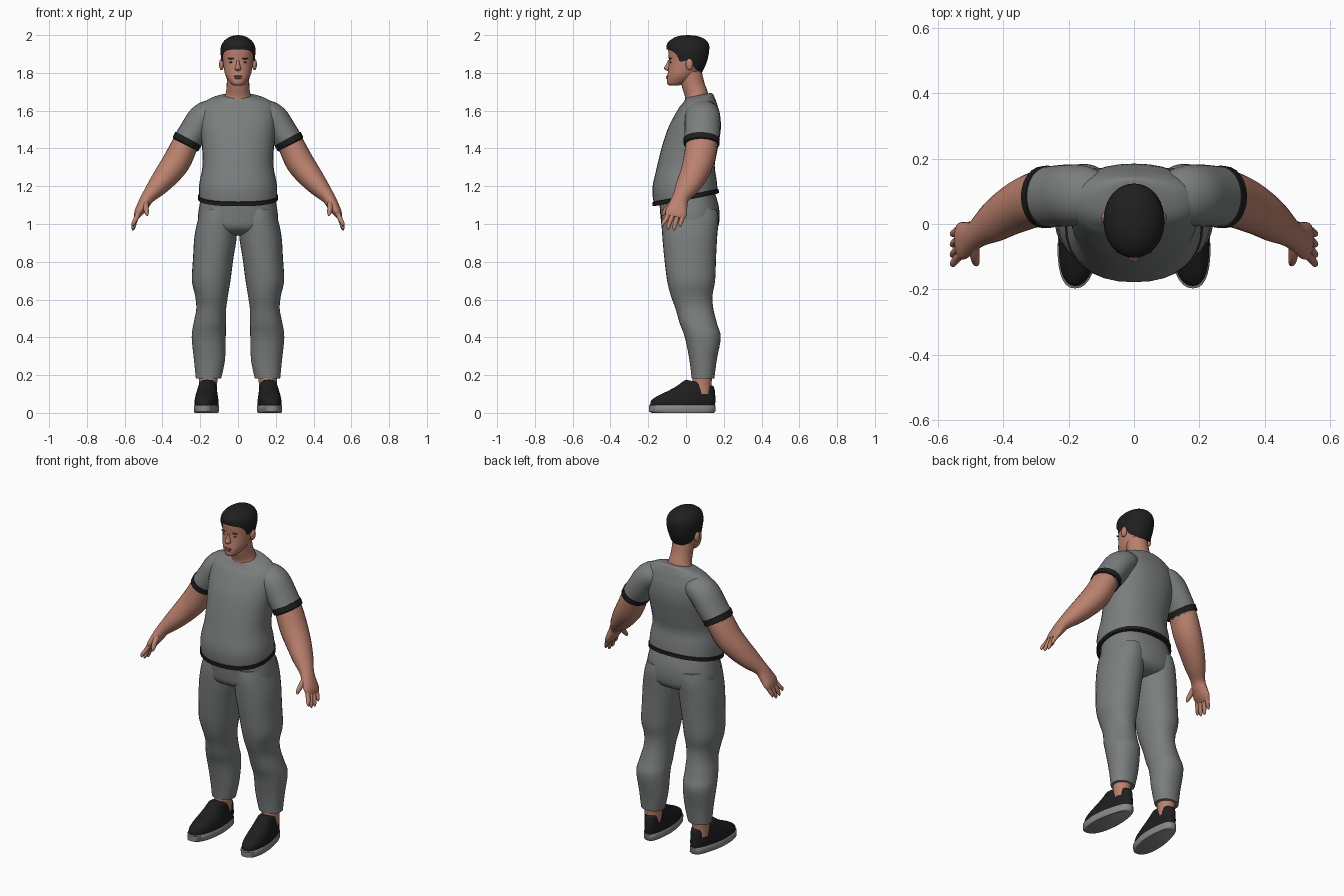
import bpy, bmesh, math
from mathutils import Vector

N = 32


def material(name, rgb):
    m = bpy.data.materials.new(name)
    m.diffuse_color = (*rgb, 1)
    return m


CLOTH = material("grey_cloth", (0.20, 0.21, 0.21))
SKIN = material("skin", (0.50, 0.22, 0.155))
BLACK = material("black_trim", (0.013, 0.013, 0.013))
HAIR = material("dark_hair", (0.014, 0.014, 0.015))
SOLE = material("sole_grey", (0.25, 0.25, 0.25))
LIP = material("lip", (0.36, 0.13, 0.10))
BROW = material("brow_brown", (0.10, 0.045, 0.03))


def smooth_rows(rows, steps=4):
    """Catmull-Rom interpolation through rows of numbers."""
    out = []
    for i in range(len(rows) - 1):
        p0, p1 = rows[max(i - 1, 0)], rows[i]
        p2, p3 = rows[i + 1], rows[min(i + 2, len(rows) - 1)]
        for s in range(steps):
            t = s / steps
            out.append([0.5 * (2 * b + (c - a) * t + (2 * a - 5 * b + 4 * c - d) * t * t
                               + (3 * b - a - 3 * c + d) * t ** 3)
                        for a, b, c, d in zip(p0, p1, p2, p3)])
    return out + [list(rows[-1])]


def finish(name, bm, mat, mirror=False, angle=50):
    bmesh.ops.recalc_face_normals(bm, faces=bm.faces)
    me = bpy.data.meshes.new(name)
    bm.to_mesh(me)
    bm.free()
    me.materials.append(mat)
    me.shade_smooth()
    me.set_sharp_from_angle(angle=math.radians(angle))
    ob = bpy.data.objects.new(name, me)
    bpy.context.collection.objects.link(ob)
    if mirror:
        ob.modifiers.new("mirror", "MIRROR").use_mirror_merge = False
    return ob


def skin_rings(name, rings, mat, mirror=False, caps=(True, True)):
    bm = bmesh.new()
    vs = [[bm.verts.new(p) for p in r] for r in rings]
    n = len(rings[0])
    for a, b in zip(vs, vs[1:]):
        for i in range(n):
            j = (i + 1) % n
            bm.faces.new((a[i], a[j], b[j], b[i]))
    if caps[0]:
        bm.faces.new(vs[0])
    if caps[1]:
        bm.faces.new(vs[-1])
    return finish(name, bm, mat, mirror)


def unit(k, power, n=N):
    a = 2 * math.pi * k / n
    c, s = math.cos(a), math.sin(a)
    return (math.copysign(abs(c) ** (2 / power), c), math.copysign(abs(s) ** (2 / power), s))


def stack(name, rows, mat, mirror=False, power=2, edit=None, steps=4):
    """Horizontal rings: z, centre x, half width, front y, back y."""
    rings = []
    for z, cx, hw, yf, yb in smooth_rows(rows, steps):
        ring = []
        for k in range(N):
            c, s = unit(k, power)
            p = Vector((cx + hw * c, (yf + yb) / 2 + (yb - yf) / 2 * s, z))
            ring.append(edit(p) if edit else p)
        rings.append(ring)
    return skin_rings(name, rings, mat, mirror)


def tube(name, rows, mat, mirror=False, n=24, steps=4):
    """Rings along a path: x, y, z, radius across, radius front to back."""
    rows = smooth_rows(rows, steps)
    pts = [Vector(r[:3]) for r in rows]
    rings = []
    for i, r in enumerate(rows):
        t = (pts[min(i + 1, len(pts) - 1)] - pts[max(i - 1, 0)]).normalized()
        v = Vector((0, 1, 0))
        v = (v - t * v.dot(t)).normalized()
        u = v.cross(t)
        rings.append([pts[i] + u * r[3] * unit(k, 2, n)[0] + v * r[4] * unit(k, 2, n)[1]
                      for k in range(n)])
    return skin_rings(name, rings, mat, mirror)


def ellipsoid(name, loc, size, mat, mirror=False):
    bm = bmesh.new()
    bmesh.ops.create_uvsphere(bm, u_segments=16, v_segments=10, radius=1)
    for v in bm.verts:
        v.co = Vector(loc) + Vector(v.co[i] * size[i] for i in range(3))
    return finish(name, bm, mat, mirror)


# Shirt, with hem and collar lower at the front
def shirt_tilt(p):
    low = min(max((1.35 - p.z) / 0.22, 0), 1)
    high = min(max((p.z - 1.62) / 0.05, 0), 1)
    p.z += low * (0.02 + 0.2 * p.y) + high * 0.2 * (p.y - 0.07)
    return p


stack("shirt_body", [
    (1.115, 0, .207, -.170, .168), (1.20, 0, .205, -.178, .162), (1.30, 0, .188, -.155, .152),
    (1.40, 0, .190, -.130, .168), (1.50, 0, .200, -.098, .184), (1.58, 0, .202, -.058, .180),
    (1.63, 0, .190, -.028, .165), (1.66, 0, .155, -.012, .150), (1.677, 0, .105, -.004, .140),
    (1.682, 0, .075, .003, .130)], CLOTH, power=2.25, edit=shirt_tilt)
stack("shirt_hem", [
    (1.108, 0, .205, -.169, .167), (1.110, 0, .212, -.176, .174),
    (1.130, 0, .212, -.178, .173), (1.133, 0, .204, -.170, .166)],
    BLACK, power=2.25, edit=shirt_tilt, steps=1)

# Sleeves and cuffs
tube("sleeve", [
    (.10, .085, 1.595, .055, .070), (.145, .088, 1.585, .073, .088), (.188, .088, 1.555, .080, .094),
    (.230, .086, 1.495, .078, .094), (.278, .082, 1.425, .074, .092)], CLOTH, True)
tube("sleeve_cuff", [
    (.262, .083, 1.452, .070, .088), (.263, .083, 1.450, .078, .096),
    (.278, .082, 1.422, .077, .095), (.279, .082, 1.420, .070, .088)], BLACK, True, steps=1)

# Arms, running into the palms
tube("arm", [
    (.230, .085, 1.50, .062, .078), (.275, .083, 1.43, .069, .084), (.325, .066, 1.33, .074, .082),
    (.380, .038, 1.255, .066, .073), (.430, .005, 1.195, .053, .062), (.478, -.028, 1.14, .036, .044),
    (.502, -.042, 1.10, .031, .050), (.526, -.052, 1.06, .024, .058),
    (.538, -.058, 1.035, .013, .048)], SKIN, True)

# Fingers and thumb
FINGERS = [("index", -.095, -.122, .988), ("middle", -.070, -.094, .970),
           ("ring", -.043, -.062, .966), ("little", -.017, -.030, .985)]
for fname, y0, y1, z1 in FINGERS:
    tube(fname + "_finger", [
        (.522, y0 + .008, 1.068, .013, .013), (.542, y0 * .6 + y1 * .4, 1.025, .0125, .0125),
        (.554, y1, z1 + .015, .010, .010), (.557, y1, z1, .003, .003)], SKIN, True, 12, 3)
tube("thumb", [
    (.490, -.055, 1.118, .018, .020), (.488, -.092, 1.090, .015, .016),
    (.483, -.118, 1.058, .011, .011), (.481, -.124, 1.042, .003, .003)], SKIN, True, 12, 3)

# Trousers
stack("trouser_seat", [
    (1.16, 0, .194, -.145, .155), (1.10, 0, .204, -.140, .172), (1.04, 0, .212, -.135, .178),
    (.985, 0, .205, -.126, .170), (.955, 0, .160, -.095, .140), (.940, 0, .10, -.05, .09)],
    CLOTH, power=2.3)
stack("trouser_leg", [
    (.182, .156, .067, .030, .150), (.28, .151, .082, .018, .163), (.40, .155, .090, -.006, .184),
    (.47, .150, .086, -.032, .165), (.55, .142, .079, -.055, .145), (.62, .140, .087, -.080, .140),
    (.70, .142, .102, -.100, .154), (.82, .131, .107, -.115, .159), (.93, .119, .112, -.125, .165),
    (1.02, .110, .103, -.130, .172), (1.08, .105, .09, -.125, .165)], CLOTH, True, power=2.15)
stack("ankle", [(.10, .158, .046, .035, .135), (.15, .158, .047, .035, .135),
                (.21, .156, .052, .036, .14)], SKIN, True)


# Shoes, narrowing at the heel and turned slightly outward
def shoe_shape(p):
    p.x = .158 + (p.x - .158) * (1 - .12 * min(max((p.y + .02) / .1, 0), 1)) - .08 * (p.y - .08)
    if p.z > .12:
        p.z -= (p.z - .12) * 4 * min(max(p.y, 0), .14)
    return p


stack("shoe_sole", [
    (0, .158, .061, -.180, .148), (.008, .158, .065, -.196, .157), (.038, .158, .065, -.197, .157),
    (.043, .158, .060, -.188, .150)], SOLE, True, power=2.4, edit=shoe_shape, steps=1)
stack("shoe_upper", [
    (.038, .158, .062, -.190, .153), (.065, .158, .062, -.184, .156), (.090, .158, .059, -.150, .155),
    (.115, .158, .055, -.098, .153), (.140, .158, .051, -.052, .150), (.165, .158, .047, -.018, .146),
    (.176, .158, .038, .000, .138)], BLACK, True, power=2.3, edit=shoe_shape)

# Neck and head
tube("neck", [(0, .062, 1.64, .085, .068), (0, .055, 1.685, .067, .062), (0, .040, 1.73, .060, .060),
              (0, .022, 1.80, .060, .062)], SKIN)
stack("head", [
    (1.732, 0, .020, -.085, -.045), (1.742, 0, .036, -.099, -.010), (1.765, 0, .054, -.101, .030),
    (1.79, 0, .067, -.098, .055), (1.82, 0, .074, -.094, .075), (1.87, 0, .081, -.091, .104),
    (1.92, 0, .084, -.094, .112), (1.955, 0, .074, -.086, .105), (1.98, 0, .045, -.05, .07),
    (1.985, 0, .01, -.01, .03)], SKIN, power=2.1)
ellipsoid("ear", (.087, .018, 1.845), (.013, .020, .031), SKIN, True)

# Face
stack("nose", [(1.868, 0, .007, -.095, -.07), (1.845, 0, .010, -.106, -.07),
               (1.826, 0, .016, -.117, -.07), (1.815, 0, .015, -.108, -.07),
               (1.810, 0, .008, -.096, -.07)], SKIN)
ellipsoid("upper_lip", (0, -.096, 1.782), (.024, .009, .005), LIP)
ellipsoid("lower_lip", (0, -.097, 1.773), (.020, .009, .006), LIP)
ellipsoid("eyebrow", (.036, -.084, 1.876), (.019, .007, .004), BROW, True)
ellipsoid("eye", (.035, -.081, 1.856), (.013, .005, .004), BROW, True)

# Hair cap whose lower edge follows the hairline
HAIR_ROWS = smooth_rows([
    (1.78, .072, -.100, .070), (1.82, .081, -.100, .094), (1.87, .088, -.099, .114),
    (1.92, .093, -.102, .123), (1.955, .084, -.100, .120), (1.98, .062, -.074, .097),
    (1.995, .032, -.038, .060), (2.0, .003, .006, .014)], 6)
HAIRLINE = [(-1, 1.925), (-.75, 1.918), (-.5, 1.895), (-.35, 1.855), (-.1, 1.865),
            (.2, 1.865), (.45, 1.825), (1, 1.80)]


def lookup(rows, key):
    for a, b in zip(rows, rows[1:]):
        if key <= b[0]:
            f = max(0, (key - a[0]) / (b[0] - a[0]))
            return [p + (q - p) * f for p, q in zip(a, b)]
    return list(rows[-1])


hair_rings = []
for r in range(21):
    t = math.sin(r / 20 * math.pi / 2)
    ring = []
    for k in range(48):
        c, s = unit(k, 2.1, 48)
        low = lookup(HAIRLINE, math.sin(2 * math.pi * k / 48))[1]
        z, hw, yf, yb = lookup(HAIR_ROWS, low + (2.0 - low) * t)
        ring.append(Vector((hw * c, (yf + yb) / 2 + (yb - yf) / 2 * s, z)))
    hair_rings.append(ring)
skin_rings("hair", hair_rings, HAIR, caps=(False, True))
